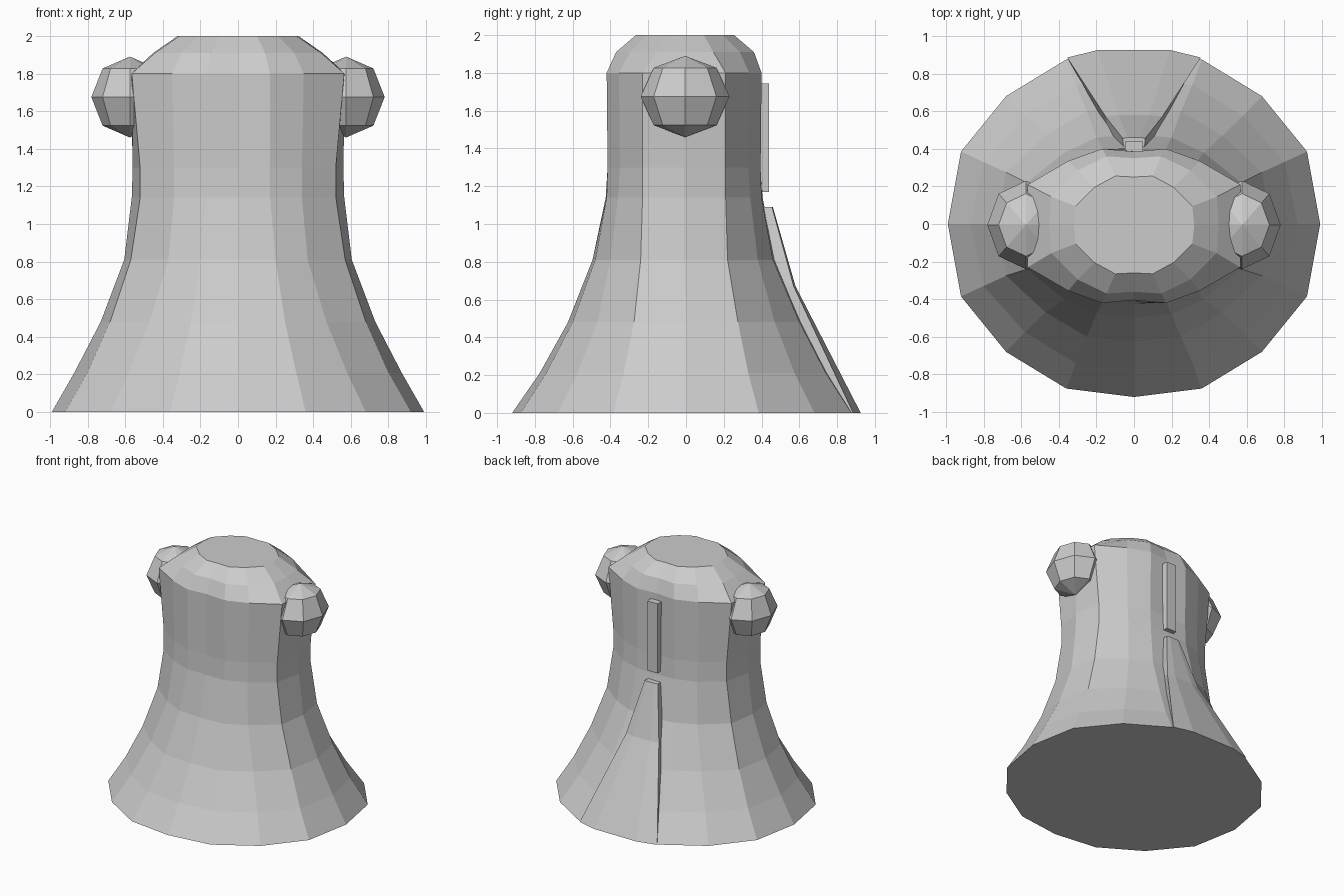
import bpy, bmesh

if "Cube" in bpy.data.objects:
    bpy.data.objects.remove(bpy.data.objects["Cube"])

# Quarter sections: z, side x, three points (x, y), front/back y, y shift
SKIRT = [
    (0.00, .99, (.92, .385), (.68, .68), (.36, .875), .92, 0),
    (0.21, .87, (.80, .33), (.58, .575), (.31, .74), .775, 0),
    (0.48, .73, (.68, .275), (.47, .47), (.25, .60), .625, 0),
    (0.81, .605, (.57, .23), (.37, .39), (.20, .47), .485, -.01),
    (1.14, .565, (.52, .22), (.34, .35), (.17, .41), .415, -.01),
]
BODICE = [
    SKIRT[-1],
    (1.30, .56, (.52, .22), (.34, .34), (.17, .405), .405, -.01),
    (1.80, .57, (.565, .22), (.35, .345), (.17, .41), .395, -.01),
    (1.91, .45, (.44, .15), (.30, .29), (.145, .365), .355, -.005),
    (2.00, .32, (.31, .10), (.21, .20), (.10, .26), .255, -.005),
]


def ring(z, side, p1, p2, p3, front, shift):
    """Mirror a quarter section into a closed 16-point ring."""
    q = [(side, 0), p1, p2, p3, (0, front)]
    half = q + [(-x, y) for x, y in q[-2::-1]]
    full = half + [(x, -y) for x, y in half[-2:0:-1]]
    return [(x, y + shift, z) for x, y in full]


def loft(name, rings):
    """Skin equal-length rings and cap both ends."""
    bm = bmesh.new()
    loops = [[bm.verts.new(co) for co in r] for r in rings]
    n = len(loops[0])
    for a, b in zip(loops, loops[1:]):
        for i in range(n):
            j = (i + 1) % n
            bm.faces.new((a[i], a[j], b[j], b[i]))
    bm.faces.new(loops[0][::-1])
    bm.faces.new(loops[-1])
    bmesh.ops.recalc_face_normals(bm, faces=bm.faces)
    mesh = bpy.data.meshes.new(name)
    bm.to_mesh(mesh)
    bm.free()
    obj = bpy.data.objects.new(name, mesh)
    bpy.context.collection.objects.link(obj)
    return obj


# Dress body
loft("skirt", [ring(*s) for s in SKIRT])
loft("bodice", [ring(*s) for s in BODICE])

# Puffed sleeves
for side, label in ((-1, "left"), (1, "right")):
    bpy.ops.mesh.primitive_uv_sphere_add(segments=8, ring_count=4, radius=1,
                                         location=(side * .575, -.005, 1.675))
    sleeve = bpy.context.object
    sleeve.name = label + "_sleeve"
    sleeve.scale = (.205, .235, .215)

# Back closure strip on the bodice
loft("back_strip", [[(-.05, .36, z), (.05, .36, z), (.045, .44, z), (-.045, .44, z)]
                    for z in (1.17, 1.745)])

# Flared back panel on the skirt: z, half width, edge y, middle y, depth
panel = []
for z, w, edge, mid, d in ((0, .355, .885, .925, .05), (.67, .15, .57, .58, .07),
                           (1.09, .06, .455, .46, .07)):
    outer = [(w, edge), (w * .54, mid), (-w * .54, mid), (-w, edge)]
    panel.append([(x, y, z) for x, y in outer] +
                 [(x * .9, y - d, z) for x, y in outer[::-1]])
loft("back_panel", panel)
